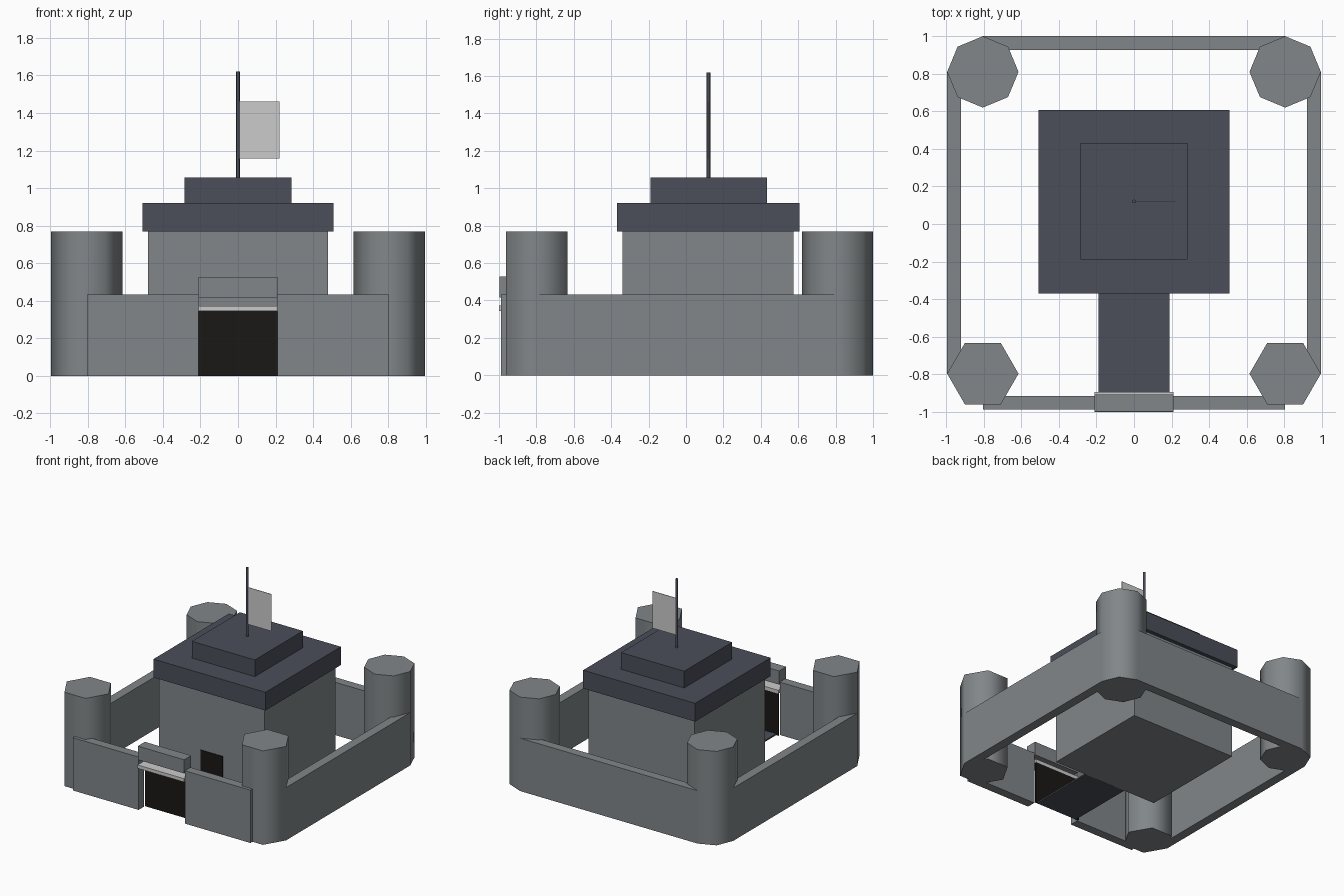
import bpy, math

if "Cube" in bpy.data.objects:
    bpy.data.objects.remove(bpy.data.objects["Cube"])


def material(name, rgb):
    m = bpy.data.materials.new(name)
    m.diffuse_color = (*rgb, 1)
    m.use_nodes = True
    m.node_tree.nodes["Principled BSDF"].inputs["Base Color"].default_value = m.diffuse_color
    return m


STONE = material("stone", (0.22, 0.24, 0.25))
SLATE = material("slate", (0.07, 0.077, 0.1))
BLACK = material("dark_opening", (0.01, 0.009, 0.008))
PALE = material("pale_trim", (0.62, 0.62, 0.6))


def box(name, x, y, z, mat):
    """Box from (min, max) pairs on each axis."""
    bpy.ops.mesh.primitive_cube_add(size=1, location=[sum(r) / 2 for r in (x, y, z)])
    ob = bpy.context.object
    ob.scale = [r[1] - r[0] for r in (x, y, z)]
    bpy.ops.object.transform_apply(location=False, rotation=False, scale=True)
    ob.name = name
    ob.data.materials.append(mat)
    return ob


def column(name, sides, radius, x, y, z, mat, turn=0.0):
    """Upright prism with smooth sides and sharp caps."""
    bpy.ops.mesh.primitive_cylinder_add(
        vertices=sides, radius=radius, depth=z[1] - z[0],
        location=(x, y, sum(z) / 2), rotation=(0, 0, turn))
    ob = bpy.context.object
    ob.name = name
    ob.data.materials.append(mat)
    bpy.ops.object.shade_smooth_by_angle(angle=math.radians(65))
    return ob


# Corner towers and walls, mirrored left and right
for side, s in (("left", -1), ("right", 1)):
    column(f"front_tower_{side}", 6, 0.19, s * 0.805, -0.797, (0, 0.77), STONE, math.pi / 2)
    column(f"back_tower_{side}", 8, 0.19, s * 0.805, 0.81, (0, 0.77), STONE)
    box(f"side_wall_{side}", sorted((s * 0.92, s * 0.995)), (-0.797, 0.81), (0, 0.433), STONE)
    box(f"front_wall_{side}", sorted((s * 0.21, s * 0.805)), (-0.988, -0.915), (0, 0.433), STONE)
box("back_wall", (-0.805, 0.805), (0.927, 1.0), (0, 0.433), STONE)

# Gatehouse
box("gate_lintel", (-0.21, 0.21), (-0.998, -0.907), (0.415, 0.527), STONE)
box("gate_trim", (-0.21, 0.21), (-1.0, -0.895), (0.345, 0.373), PALE)
box("gate_door", (-0.21, 0.21), (-0.907, -0.895), (0, 0.345), BLACK)
box("path", (-0.19, 0.19), (-0.905, -0.34), (0, 0.012), SLATE)

# Keep with stepped roof
box("keep", (-0.48, 0.48), (-0.34, 0.575), (0, 0.77), STONE)
box("keep_door", (-0.1, 0.1), (-0.346, -0.338), (0, 0.275), BLACK)
box("lower_roof", (-0.508, 0.508), (-0.37, 0.607), (0.77, 0.92), SLATE)
box("upper_roof", (-0.286, 0.286), (-0.19, 0.432), (0.92, 1.057), SLATE)

# Flag
column("flag_pole", 8, 0.01, 0, 0.12, (1.057, 1.62), SLATE)
box("flag", (0.008, 0.22), (0.118, 0.122), (1.157, 1.46), PALE)
